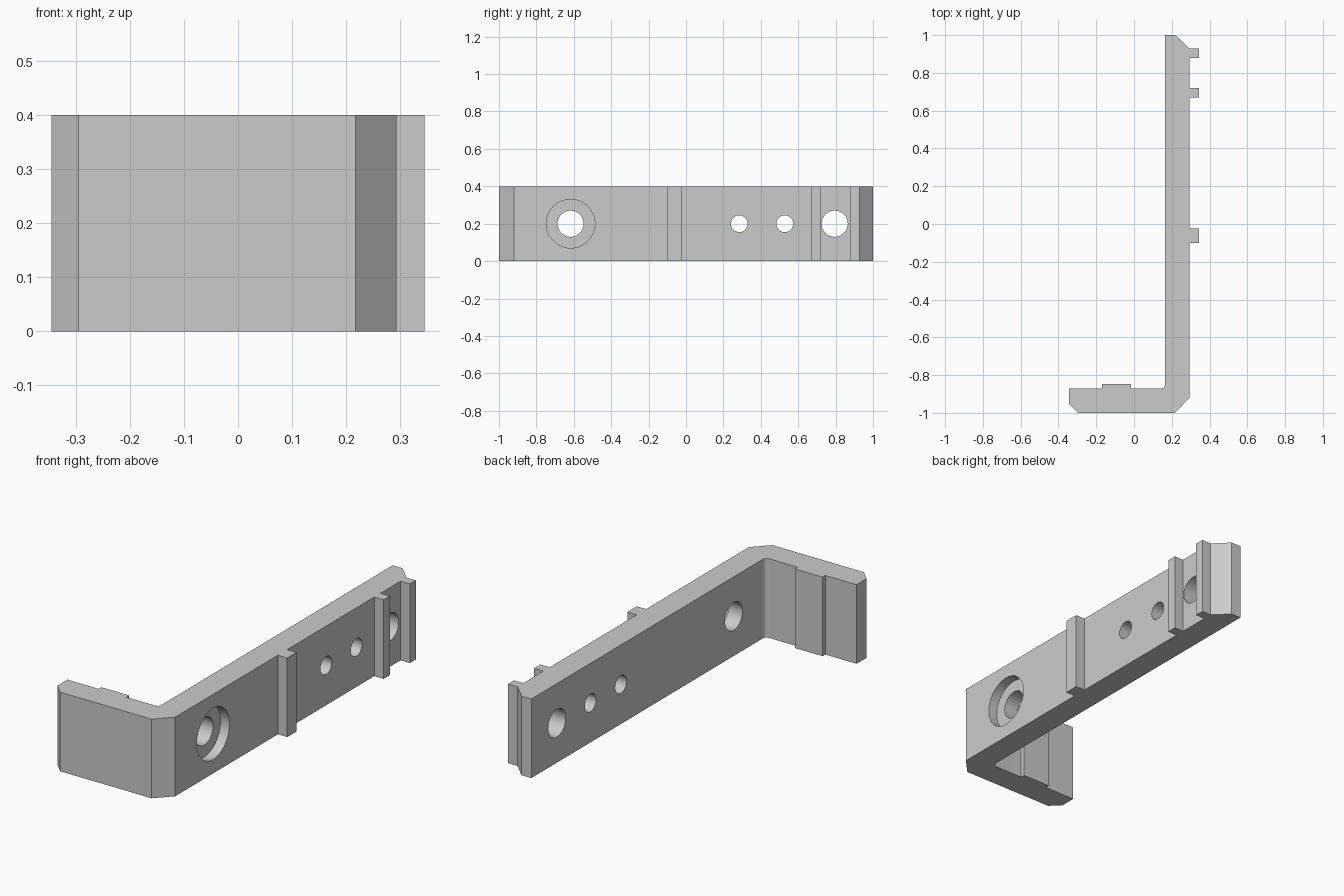
import bpy, bmesh
from math import pi, cos, sin, radians
from mathutils import Matrix

cube = bpy.data.objects.get("Cube")
if cube:
    bpy.data.objects.remove(cube, do_unlink=True)

HEIGHT = 0.4
INNER, OUTER, RIB = 0.165, 0.293, 0.345   # x of the long arm's faces and rib tips

grey = bpy.data.materials.new("light grey")
grey.use_nodes = True
grey.diffuse_color = (0.6, 0.6, 0.6, 1)
grey.node_tree.nodes["Principled BSDF"].inputs["Base Color"].default_value = (0.6, 0.6, 0.6, 1)


def add_object(name, bm):
    bmesh.ops.recalc_face_normals(bm, faces=bm.faces)
    mesh = bpy.data.meshes.new(name)
    bm.to_mesh(mesh)
    bm.free()
    mesh.materials.append(grey)
    obj = bpy.data.objects.new(name, mesh)
    bpy.context.collection.objects.link(obj)
    return obj


def cutter(name, y, radius, x0, x1):
    """Cylinder along x used to drill the long arm."""
    bm = bmesh.new()
    place = Matrix.Translation(((x0 + x1) / 2, y, HEIGHT / 2)) @ Matrix.Rotation(pi / 2, 4, 'Y')
    bmesh.ops.create_cone(bm, cap_ends=True, segments=64, radius1=radius,
                          radius2=radius, depth=x1 - x0, matrix=place)
    obj = add_object(name, bm)
    obj.hide_render = True
    obj.hide_viewport = True
    return obj


# Bracket outline: chamfered foot and outer corner
outline = [(-0.345, -0.95), (-0.295, -1), (0.217, -1), (OUTER, -0.92)]

# Ribs on the outer face
for y0, y1 in [(-0.1, -0.025), (0.67, 0.72), (0.88, 0.928)]:
    outline += [(OUTER, y0), (RIB, y0), (RIB, y1), (OUTER, y1)]

# Chamfered tip and inner face
outline += [(0.22, 1), (INNER, 1)]

# Rounded inner corner
r = 0.02
outline += [(INNER - r + r * cos(a), -0.87 + r - r * sin(a))
            for a in [pi / 2 * i / 8 for i in range(9)]]

# Raised pad on the foot
outline += [(-0.015, -0.87), (-0.015, -0.848), (-0.17, -0.848), (-0.17, -0.87), (-0.345, -0.87)]

bm = bmesh.new()
base = bm.faces.new([bm.verts.new((x, y, 0)) for x, y in outline])
top = bmesh.ops.extrude_face_region(bm, geom=[base], use_keep_orig=True)
bmesh.ops.translate(bm, vec=(0, 0, HEIGHT),
                    verts=[v for v in top["geom"] if isinstance(v, bmesh.types.BMVert)])
bracket = add_object("bracket", bm)

# Through holes and the counterbore
cutters = [cutter("hole_cutter", y, radius, 0.1, 0.4)
           for y, radius in [(-0.617, 0.07), (0.285, 0.045), (0.528, 0.045), (0.795, 0.07)]]
cutters.append(cutter("counterbore_cutter", -0.617, 0.13, OUTER - 0.05, 0.4))
for tool in cutters:
    cut = bracket.modifiers.new(tool.name, 'BOOLEAN')
    cut.operation = 'DIFFERENCE'
    cut.solver = 'EXACT'
    cut.object = tool

# Apply the cuts, then drop the cutters
bpy.context.view_layer.update()
cut_mesh = bpy.data.meshes.new_from_object(
    bracket.evaluated_get(bpy.context.evaluated_depsgraph_get()))
bracket.modifiers.clear()
bracket.data = cut_mesh
for tool in cutters:
    bpy.data.objects.remove(tool, do_unlink=True)

bpy.ops.object.select_all(action='DESELECT')
bracket.select_set(True)
bpy.context.view_layer.objects.active = bracket
bpy.ops.object.shade_smooth_by_angle(angle=radians(30))
